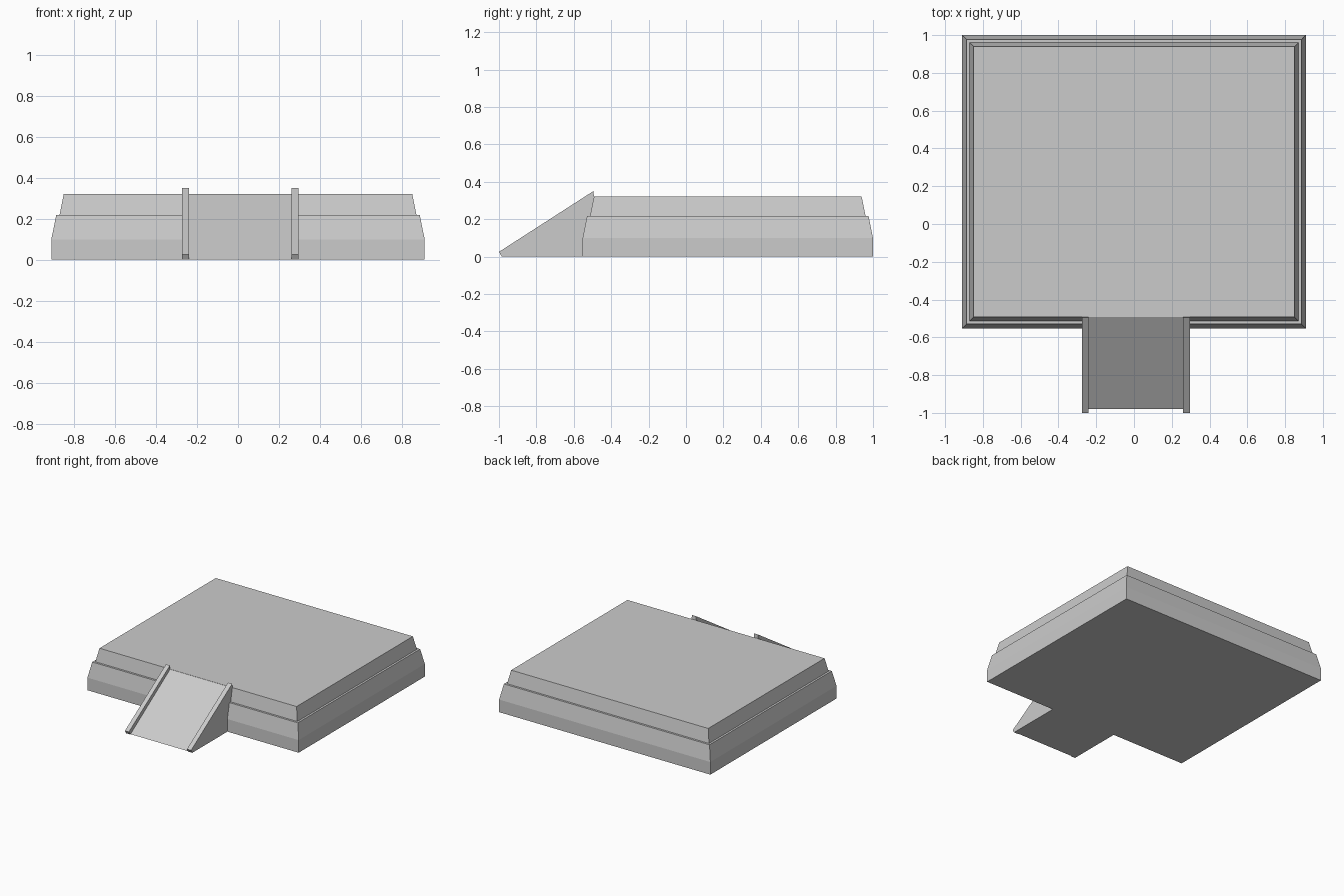
import bpy
import bmesh

cube = bpy.data.objects.get("Cube")
if cube:
    bpy.data.objects.remove(cube, do_unlink=True)

stone = bpy.data.materials.new("light_grey_stone")
stone.use_nodes = True
GREY = (0.6, 0.6, 0.6, 1.0)
stone.diffuse_color = GREY
stone.node_tree.nodes["Principled BSDF"].inputs["Base Color"].default_value = GREY


def loft(name, rings):
    """Closed solid through a series of matching point rings."""
    bm = bmesh.new()
    loops = [[bm.verts.new(p) for p in ring] for ring in rings]
    for a, b in zip(loops, loops[1:]):
        for i in range(len(a)):
            j = (i + 1) % len(a)
            bm.faces.new((a[i], a[j], b[j], b[i]))
    bm.faces.new(loops[0][::-1])
    bm.faces.new(loops[-1])
    bmesh.ops.recalc_face_normals(bm, faces=bm.faces)
    mesh = bpy.data.meshes.new(name)
    bm.to_mesh(mesh)
    bm.free()
    mesh.materials.append(stone)
    obj = bpy.data.objects.new(name, mesh)
    bpy.context.collection.objects.link(obj)
    return obj


def extrude_x(name, profile, x0, x1):
    return loft(name, [[(x, y, z) for y, z in profile] for x in (x0, x1)])


# Stepped platform: (inset from the footprint, height) from the ground up
HALF_X, FRONT, BACK = 0.91, -0.553, 1.0
steps = [(0, 0), (0, 0.098), (0.024, 0.217), (0.04, 0.217), (0.061, 0.32)]
platform_rings = []
for inset, z in steps:
    x, y0, y1 = HALF_X - inset, FRONT + inset, BACK - inset
    platform_rings.append([(-x, y0, z), (x, y0, z), (x, y1, z), (-x, y1, z)])
loft("platform", platform_rings)

# Sloping ramp between two raised side rails, ends buried in the platform
ramp = [(-0.98, 0), (-0.54, 0), (-0.48, 0.2), (-0.493, 0.319)]
rail = [(-1.0, 0.025), (-0.985, 0), (-0.54, 0), (-0.48, 0.2), (-0.495, 0.35)]
extrude_x("ramp", ramp, -0.24, 0.26)
extrude_x("right_rail", rail, -0.274, -0.24)
extrude_x("left_rail", rail, 0.26, 0.296)
